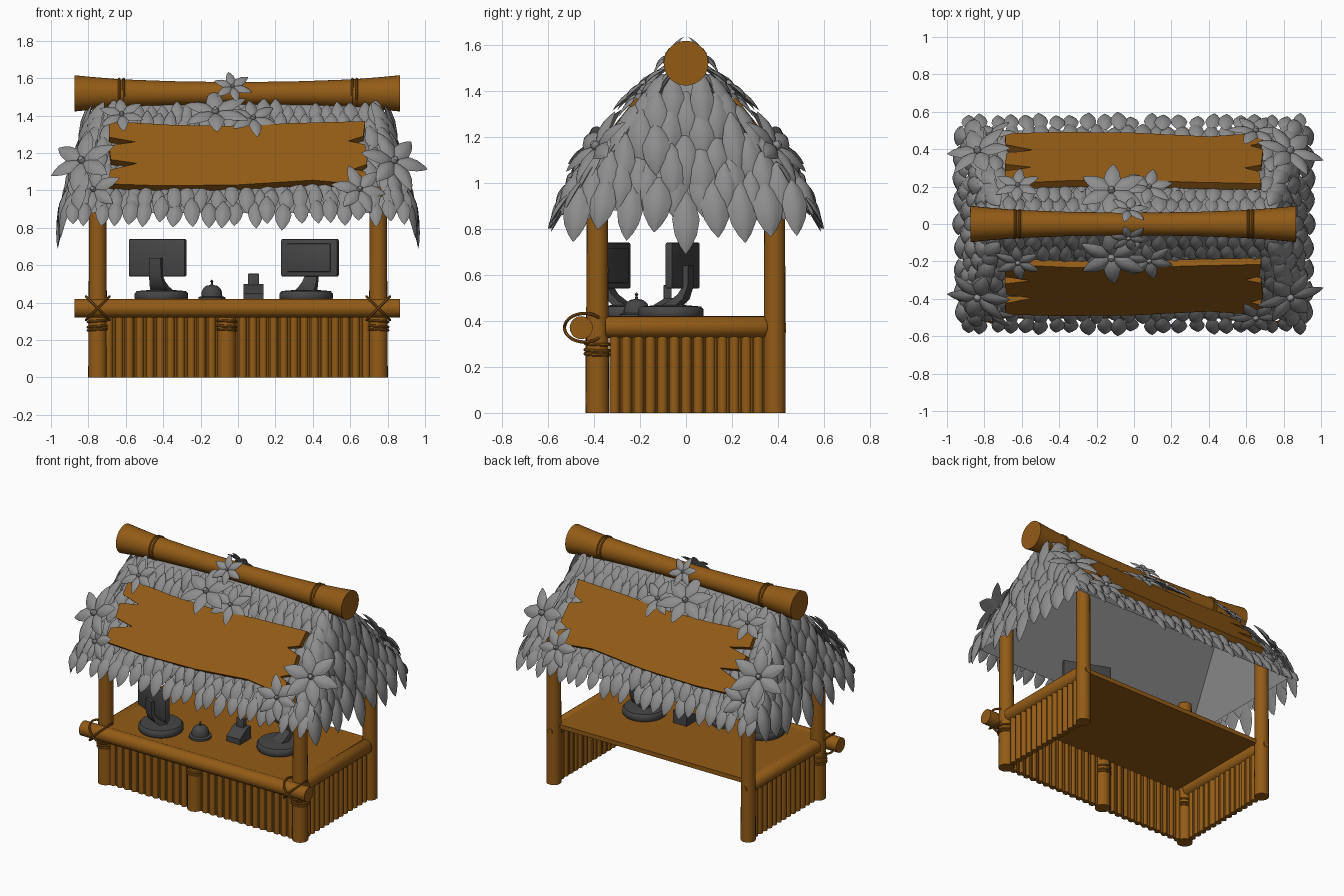
import bpy, bmesh, random
from math import sin, cos, pi, radians
from mathutils import Vector as V, Matrix as M

if "Cube" in bpy.data.objects:
    bpy.data.objects.remove(bpy.data.objects["Cube"])

random.seed(4)
rnd = random.uniform


def material(name, col):
    m = bpy.data.materials.new(name)
    m.diffuse_color = (*col, 1)
    m.use_nodes = True
    m.node_tree.nodes["Principled BSDF"].inputs["Base Color"].default_value = m.diffuse_color
    return m


WOOD = material("wood", (0.29, 0.105, 0.008))
DARK = material("dark_grey", (0.06, 0.06, 0.06))
GREY = material("leaf_grey", (0.27, 0.27, 0.27))


def finish(name, bm, mat=None, mirror=""):
    """Turn a bmesh into a shaded object, mirrored over the given axes."""
    bmesh.ops.recalc_face_normals(bm, faces=bm.faces[:])
    me = bpy.data.meshes.new(name)
    bm.to_mesh(me)
    bm.free()
    ob = bpy.data.objects.new(name, me)
    bpy.context.collection.objects.link(ob)
    if mat:
        me.materials.append(mat)
    bpy.ops.object.select_all(action='DESELECT')
    ob.select_set(True)
    bpy.context.view_layer.objects.active = ob
    bpy.ops.object.shade_smooth_by_angle(angle=radians(40))
    if mirror:
        mod = ob.modifiers.new("mirror", 'MIRROR')
        mod.use_axis = ["X" in mirror, "Y" in mirror, False]
        mod.use_mirror_merge = False


def loft(bm, rings, loop=False):
    """Skin a list of point rings; cap the ends unless looped."""
    rs = [[bm.verts.new(p) for p in r] for r in rings]
    n = len(rs[0])
    for a, b in zip(rs, rs[1:] + rs[:1] if loop else rs[1:]):
        for i in range(n):
            j = (i + 1) % n
            bm.faces.new((a[i], a[j], b[j], b[i]))
    if not loop:
        bm.faces.new(rs[0][::-1])
        bm.faces.new(rs[-1])


def lathe(bm, profile, mat=M(), n=20, loop=False):
    loft(bm, [[mat @ V((r * cos(2 * pi * i / n), r * sin(2 * pi * i / n), z)) for i in range(n)]
              for r, z in profile], loop)


def aim(p, d):
    return M.Translation(p) @ V(d).to_track_quat('Z', 'Y').to_matrix().to_4x4()


def pole(bm, a, b, r1, r2=None, n=20):
    a, b = V(a), V(b)
    lathe(bm, [(r1, 0), (r2 or r1, (b - a).length)], aim(a, b - a), n)


def rope(bm, c, axis, R, r=0.008):
    prof = [(R + r * cos(k * pi / 4), r * sin(k * pi / 4)) for k in range(8)]
    lathe(bm, prof, aim(c, axis), 28, True)


def box(bm, size, mat=M(), bevel=0.0):
    vs = bmesh.ops.create_cube(bm, size=1, matrix=mat @ M.Diagonal((*size, 1)))['verts']
    if bevel:
        es = list({e for v in vs for e in v.link_edges})
        bmesh.ops.bevel(bm, geom=es, offset=bevel, segments=2, affect='EDGES', profile=0.5)


def leaf(bm, base, d, n, L, W, bend=-0.12):
    """Pointed, domed blade starting at base, running along d, facing n."""
    d, base = V(d).normalized(), V(base)
    s = d.cross(V(n)).normalized()
    n = s.cross(d)
    rings = []
    for t, w in ((0, .15), (.2, .7), (.45, 1), (.7, .8), (.88, .42), (1, .03)):
        c = base + d * L * t + n * bend * L * t * t
        rings.append([c + s * a * W * w / 2 + n * b * W * w for a, b in
                      ((-1, 0), (-.5, .16), (0, .22), (.5, .16), (1, 0), (0, -.08))])
    loft(bm, rings)


# Posts
bm = bmesh.new()
pole(bm, (.75, -.385, 0), (.75, -.385, 1.02), .051, .045)
pole(bm, (.75, .385, 0), (.75, .385, 1.02), .048, .045)
pole(bm, (.75, .33, .37), (.75, .434, .37), .02, n=12)
finish("corner_posts", bm, WOOD, "X")
bm = bmesh.new()
pole(bm, (-.06, -.387, 0), (-.06, -.387, .34), .05)
finish("centre_post", bm, WOOD)

# Counter rails and top
bm = bmesh.new()
pole(bm, (-.875, -.455, .37), (.865, -.455, .37), .05)
finish("front_rail", bm, WOOD)
bm = bmesh.new()
lathe(bm, [(.047, 0), (.047, .69), (.035, .705)], aim((.75, -.35, .373), (0, 1, 0)))
finish("side_rail", bm, WOOD, "X")
bm = bmesh.new()
box(bm, (1.5, .82, .03), M.Translation((0, -.025, .398)))
finish("counter_top", bm, WOOD)

# Bamboo slats, wide and narrow in turn
bm = bmesh.new()
for i in range(26):
    x = -.69 + i * .055
    pole(bm, (x, -.39, 0), (x, -.39, .36), .021, n=12)
    pole(bm, (x + .0275, -.385, 0), (x + .0275, -.385, .36), .012, n=8)
finish("front_slats", bm, WOOD)
bm = bmesh.new()
for i in range(13):
    y = -.31 + i * .052
    pole(bm, (.75, y, 0), (.75, y, .36), .022, n=12)
    pole(bm, (.745, y + .026, 0), (.745, y + .026, .36), .011, n=8)
finish("side_slats", bm, WOOD, "X")

# Rope lashings
bm = bmesh.new()
for z in (.255, .272, .3):
    rope(bm, (.75, -.385, z), (.06, .04, 1), .053, .007)
for k in (-1, 1):
    rope(bm, (.75, -.44, .37), (k, 0, 1), .088, .007)
for x in (.612, .635):
    rope(bm, (x, 0, 1.522), (1, 0, 0), .074, .007)
finish("rope_lashings", bm, WOOD, "X")
bm = bmesh.new()
for z in (.255, .272, .3):
    rope(bm, (-.06, -.387, z), (.06, .04, 1), .052, .007)
finish("centre_rope", bm, WOOD)

# Ridge log, flared at the ends
bm = bmesh.new()
half = [(.097, .87), (.088, .78), (.075, .62), (.065, .35), (.061, .1)]
lathe(bm, [(r, -x) for r, x in half] + [(r, x) for r, x in half[::-1]], aim((-.005, 0, 1.519), (1, 0, 0)), 32)
finish("ridge_log", bm, WOOD)

# Roof shell
bm = bmesh.new()
tl, tr = bm.verts.new((-.74, 0, 1.48)), bm.verts.new((.74, 0, 1.48))
a, b, c, d = [bm.verts.new((x, y, .88)) for x, y in ((-.88, -.5), (.88, -.5), (.88, .5), (-.88, .5))]
for f in ((tl, a, b, tr), (tr, c, d, tl), (tr, b, c), (tl, d, a)):
    bm.faces.new(f)
finish("roof_shell", bm, GREY)

# Thatch on the long slopes
bm = bmesh.new()
for r in range(9):
    t = r / 8
    y, z, hx = -.05 - .44 * t, 1.47 - .52 * t, .74 + .15 * t
    n = 23 + r % 2
    for i in range(n):
        x = -hx + 2 * hx * i / (n - 1) + rnd(-.012, .012)
        leaf(bm, (x, y - .012, z + rnd(-.02, .02)), (rnd(-.1, .1) + x * .12, -.64 + rnd(-.06, .06), -.78),
             (0, -.78, .64), rnd(.14, .18), rnd(.07, .095))
finish("slope_thatch", bm, GREY, "Y")

# Thatch on the gable ends
bm = bmesh.new()
for r in range(7):
    t = r / 6
    z = 1.48 - .49 * t
    x, hy = .765 + .12 * t, .06 + .4 * t
    n = 2 + r + (r > 4)
    for i in range(n):
        y = -hy + 2 * hy * i / (n - 1)
        leaf(bm, (x + rnd(0, .02), y, z + rnd(-.035, .035)), (.36 + rnd(-.04, .04), y * .4 + rnd(-.08, .08), -1),
             (1, y * .5, .3), rnd(.22, .28), rnd(.1, .135))
for i in range(8):  # tufts along the sloping corner
    t = i / 7
    for k in (-1, 1):
        leaf(bm, (.72 + .11 * t, k * (.1 + .37 * t), 1.47 - .43 * t),
             (.45 + rnd(-.2, .1), k * (.55 + rnd(-.1, .1)), -.7), (.5, k * .6, .6), rnd(.19, .23), .1, -.3)
finish("gable_thatch", bm, GREY, "X")

# Sign boards with split ends
outline = [(-.69, 1.37), (-.35, 1.35), (-.05, 1.345), (.3, 1.36), (.68, 1.37), (.67, 1.29), (.59, 1.265),
           (.68, 1.245), (.69, 1.14), (.62, 1.115), (.68, 1.1), (.69, 1.03), (.4, 1.055), (0, 1.03), (-.4, 1.025),
           (-.69, 1.035), (-.685, 1.11), (-.54, 1.145), (-.68, 1.165), (-.69, 1.24), (-.55, 1.26), (-.69, 1.285)]
bm = bmesh.new()
front = [V((x, -.22 - (1.365 - z) * .8, z)) for x, z in outline]
loft(bm, [front, [p + V((0, .035, -.028)) for p in front]])
finish("sign_boards", bm, WOOD, "Y")


# Flowers: x, y, z, facing direction, radius
bm = bmesh.new()
for x, y, z, face, R in [(-.83, -.38, 1.15, (-.35, -.75, .6), .18), (.83, -.38, 1.15, (.35, -.75, .6), .18),
                         (-.77, -.46, 1.0, (-.3, -.8, .4), .14), (.65, -.49, 1.0, (.1, -.8, .5), .14),
                         (-.12, -.17, 1.41, (-.05, -.6, .8), .175), (.08, -.19, 1.38, (.1, -.7, .7), .125),
                         (-.03, -.07, 1.55, (.1, -.7, .6), .1), (-.62, -.2, 1.4, (-.1, -.7, .7), .12)]:
    m = aim((x, y, z), face)
    q = m.to_3x3()
    spin = rnd(0, 1)
    for i in range(6):
        ang = spin + i * pi / 3
        leaf(bm, m.translation, q @ V((cos(ang), sin(ang), .35)), q @ V((0, 0, 1)), R * rnd(.95, 1.1), R * .52, -.28)
    lathe(bm, [(.004, -.01), (R * .11, .01), (R * .11, R * .15), (R * .07, R * .22), (.001, R * .24)], m, 10)
finish("flowers", bm, GREY, "Y")


# Monitors: the stand curves forward from the back of the screen to the base
def monitor(name, x, y, turn):
    bm = bmesh.new()
    m = M.Translation((x, y, 0)) @ M.Rotation(radians(turn), 4, 'Z')
    box(bm, (.325, .034, .2), m @ M.Translation((0, 0, .64)), .008)
    box(bm, (.25, .01, .15), m @ M.Translation((0, -.016, .64)), .003)
    lathe(bm, [(.135, .41), (.143, .422), (.143, .448), (.132, .462), (.06, .468)], m @ M.Translation((0, -.055, 0)), 28)
    path = ((-.065, .458, .055), (-.03, .475, .048), (.005, .505, .04), (.026, .55, .034), (.028, .64, .034))
    loft(bm, [[m @ V((i * w, y + j * .012, z + j * k)) for i, j in ((-1, -1), (1, -1), (1, 1), (-1, 1))]
              for (y, z, w), k in zip(path, (-.01, -.012, -.01, 0, 0))])
    finish(name, bm, DARK)


monitor("right_monitor", .385, -.015, -22)
monitor("left_monitor", -.43, -.315, 158)

# Counter bell
bm = bmesh.new()
at = M.Translation((-.14, -.215, .41))
lathe(bm, [(.072, 0), (.072, .018), (.06, .024)], at, 24)
lathe(bm, [(.056, .024), (.055, .045), (.047, .065), (.03, .08), (.006, .085), (.005, .1), (.009, .105), (.001, .113)], at, 24)
finish("counter_bell", bm, DARK)

# Card reader with a sloped front
bm = bmesh.new()
loft(bm, [[V((x, -.11 + y, z)) for y, z in ((-.06, .41), (.06, .41), (.06, .5), (.02, .5), (-.06, .45))] for x in (.03, .135)])
box(bm, (.06, .035, .09), M.Translation((.083, -.08, .51)), .004)
finish("card_reader", bm, DARK)
